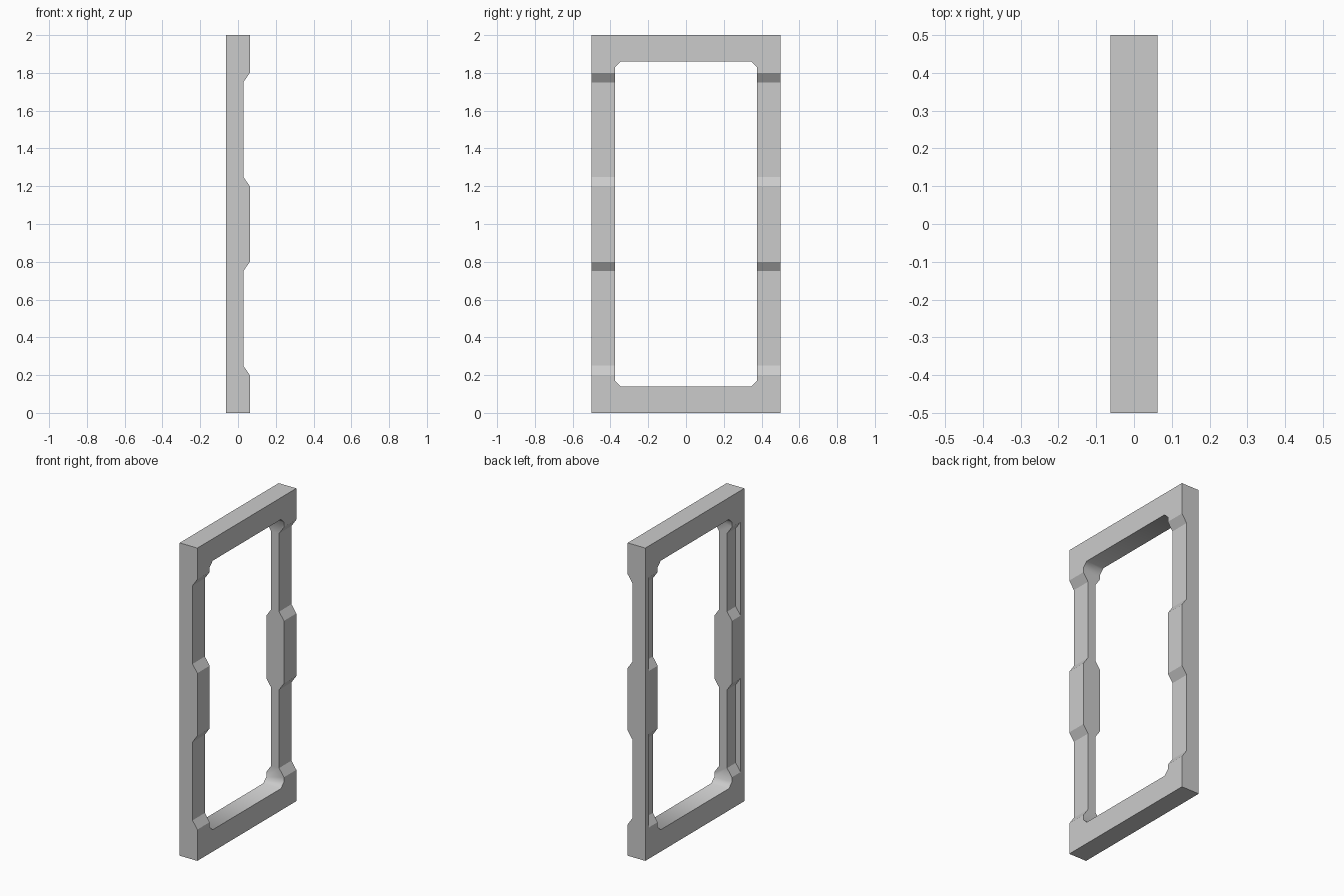
import bpy
import bmesh

if "Cube" in bpy.data.objects:
    bpy.data.objects.remove(bpy.data.objects["Cube"])

T = 0.0625        # half thickness of the frame
FLOOR = 0.028     # x of the recessed faces
WALL = 0.4625     # inner side of the thin rear wall


def prism(name, profile, axis, lo, hi):
    """Extrude a 2D profile along x (profile is y,z) or y (profile is x,z)."""
    bm = bmesh.new()
    verts = [bm.verts.new((lo, a, z) if axis == 'x' else (a, lo, z)) for a, z in profile]
    face = bm.faces.new(verts)
    new = bmesh.ops.extrude_face_region(bm, geom=[face])['geom']
    step = (hi - lo, 0, 0) if axis == 'x' else (0, hi - lo, 0)
    bmesh.ops.translate(bm, vec=step, verts=[v for v in new if isinstance(v, bmesh.types.BMVert)])
    bmesh.ops.recalc_face_normals(bm, faces=bm.faces)
    mesh = bpy.data.meshes.new(name)
    bm.to_mesh(mesh)
    bm.free()
    obj = bpy.data.objects.new(name, mesh)
    bpy.context.collection.objects.link(obj)
    return obj


def cut(target, cutter):
    cutter.hide_render = True
    mod = target.modifiers.new("cut", 'BOOLEAN')
    mod.operation = 'DIFFERENCE'
    mod.solver = 'EXACT'
    mod.object = cutter
    bpy.context.view_layer.objects.active = target
    bpy.ops.object.modifier_apply(modifier=mod.name)
    bpy.data.objects.remove(cutter)


# Solid door frame block
frame = prism("door_frame", [(-0.5, 0), (0.5, 0), (0.5, 2), (-0.5, 2)], 'x', -T, T)

# Opening with clipped corners
y, z0, z1, c = 0.375, 0.14, 1.86, 0.03
cut(frame, prism("opening_cutter",
                 [(-y + c, z0), (y - c, z0), (y, z0 + c), (y, z1 - c),
                  (y - c, z1), (-y + c, z1), (-y, z1 - c), (-y, z0 + c)], 'x', -0.2, 0.2))

# Sloped-end recesses: right through on the front, pockets behind a thin wall on the rear
for base in (0.2, 1.2):
    def recess(s):
        out = T + 0.035
        return [(s * FLOOR, base + 0.05), (s * FLOOR, base + 0.55), (s * T, base + 0.6),
                (s * out, base + 0.6), (s * out, base), (s * T, base)]
    cut(frame, prism("front_recess_cutter", recess(1), 'y', -0.6, 0.6))
    cut(frame, prism("rear_recess_cutter", recess(-1), 'y', -WALL, WALL))

# Smooth only the clipped corners of the opening, keep every other edge sharp
bm = bmesh.new()
bm.from_mesh(frame.data)
bm.normal_update()
for f in bm.faces:
    f.smooth = True
for e in bm.edges:
    e.smooth = (len(e.link_faces) == 2 and e.calc_face_angle(0) < 0.9
                and all(abs(f.normal.x) < 0.01 for f in e.link_faces))
bm.to_mesh(frame.data)
bm.free()
